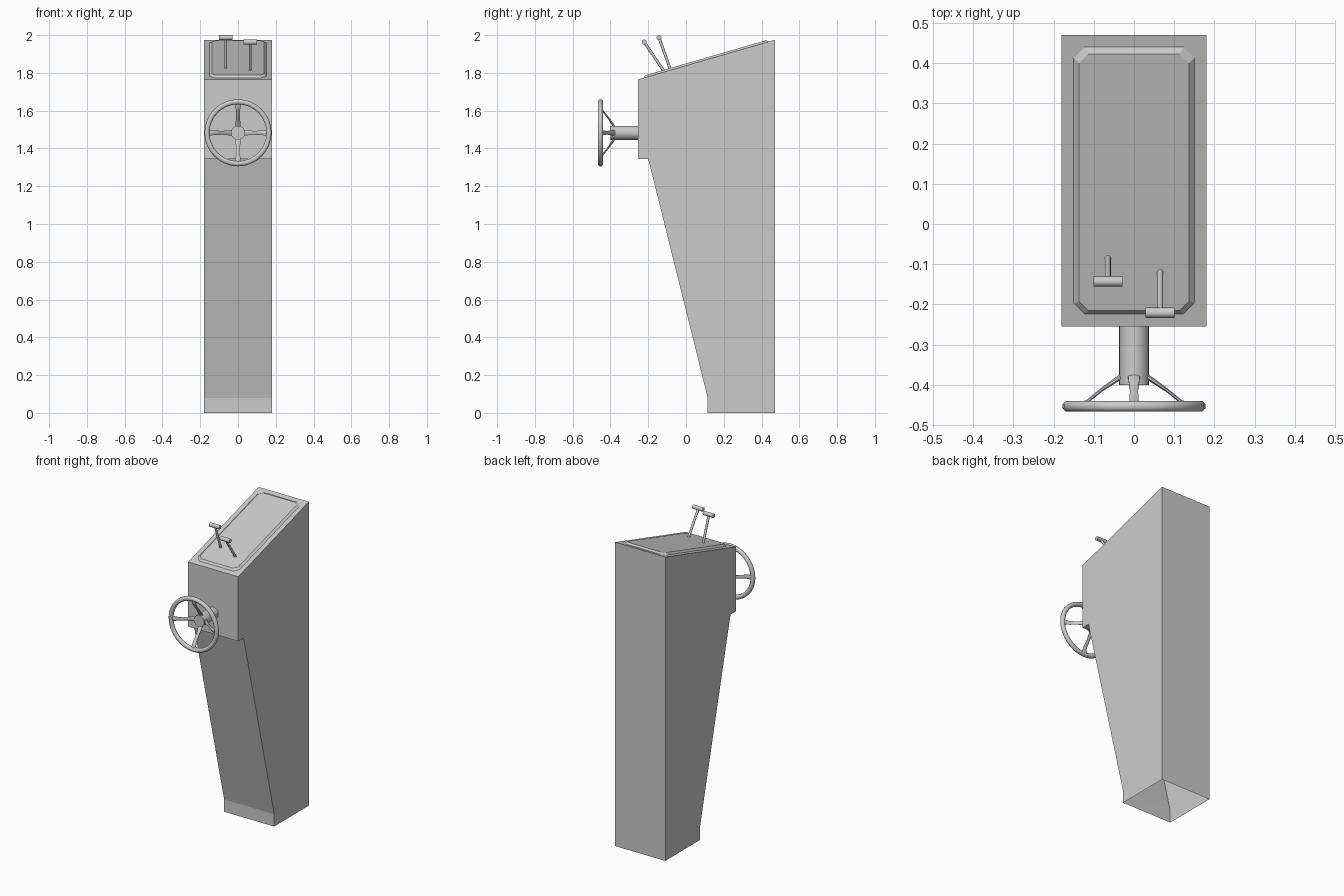
import bpy, bmesh, math
from mathutils import Vector, Matrix

if "Cube" in bpy.data.objects:
    bpy.data.objects.remove(bpy.data.objects["Cube"])


def add_mesh(name, bm, smooth=False):
    bmesh.ops.recalc_face_normals(bm, faces=bm.faces)
    me = bpy.data.meshes.new(name)
    bm.to_mesh(me)
    bm.free()
    ob = bpy.data.objects.new(name, me)
    bpy.context.collection.objects.link(ob)
    if smooth:
        bpy.ops.object.select_all(action='DESELECT')
        ob.select_set(True)
        bpy.context.view_layer.objects.active = ob
        bpy.ops.object.shade_smooth_by_angle(angle=math.radians(50))
    return ob


def loft(bm, rings, cap_start=True, cap_end=True):
    loops = [[bm.verts.new(p) for p in ring] for ring in rings]
    n = len(loops[0])
    for a, b in zip(loops, loops[1:]):
        for i in range(n):
            j = (i + 1) % n
            bm.faces.new((a[i], a[j], b[j], b[i]))
    if cap_start:
        bm.faces.new(loops[0][::-1])
    if cap_end:
        bm.faces.new(loops[-1])


def rod(name, a, b, radius, sides=16):
    a, b = Vector(a), Vector(b)
    bm = bmesh.new()
    rot = (b - a).to_track_quat('Z', 'Y').to_matrix().to_4x4()
    bmesh.ops.create_cone(bm, cap_ends=True, segments=sides, radius1=radius,
                          radius2=radius, depth=(b - a).length,
                          matrix=Matrix.Translation((a + b) / 2) @ rot)
    return add_mesh(name, bm, True)


# Pedestal: side profile extruded across x, underside left open
profile = [(0.47, 0), (0.47, 1.975), (-0.255, 1.765), (-0.255, 1.345),
           (-0.20, 1.345), (0.115, 0.08), (0.115, 0)]
bm = bmesh.new()
loft(bm, [[(x, y, z) for y, z in profile] for x in (-0.18, 0.18)])
bm.normal_update()
bottom = [f for f in bm.faces if all(v.co.z < 0.001 for v in f.verts)]
bmesh.ops.delete(bm, geom=bottom, context='FACES_ONLY')
add_mesh("pedestal", bm)

# Raised top panel: bevelled octagon lying on the sloping top
SLOPE = 0.21 / 0.725


def top_z(y):
    return 1.765 + (y + 0.255) * SLOPE


def octagon(w, y0, y1, c, lift):
    pts = [(w, y0 + c), (w, y1 - c), (w - c, y1), (c - w, y1),
           (-w, y1 - c), (-w, y0 + c), (c - w, y0), (w - c, y0)]
    return [(x, y, top_z(y) + lift) for x, y in pts]


bm = bmesh.new()
loft(bm, [octagon(0.15, -0.224, 0.44, 0.027, 0),
          octagon(0.137, -0.215, 0.423, 0.023, 0.011)], cap_start=False)
add_mesh("top_panel", bm)

# Two levers with crossbar handles
for side, x, y0, y1, z1 in (("left", -0.065, -0.083, -0.143, 1.987),
                            ("right", 0.065, -0.117, -0.221, 1.963)):
    rod(side + "_lever", (x, y0, top_z(y0) + 0.004), (x, y1, z1), 0.0075, 12)
    rod(side + "_lever_handle", (x - 0.036, y1, z1), (x + 0.036, y1, z1), 0.013)

# Wheel shaft
WZ = 1.483
rod("wheel_shaft", (0, -0.25, WZ), (0, -0.40, WZ), 0.037, 24)

# Wheel rim
bm = bmesh.new()
SEG, SIDES = 32, 8
grid = []
for i in range(SEG):
    a = 2 * math.pi * i / SEG
    ring = []
    for k in range(SIDES):
        t = 2 * math.pi * (k + 0.5) / SIDES
        r = 0.164 + 0.0145 * math.cos(t)
        ring.append(bm.verts.new((r * math.cos(a), -0.4535 + 0.0145 * math.sin(t),
                                  WZ + r * math.sin(a))))
    grid.append(ring)
for i in range(SEG):
    p, q = grid[i], grid[(i + 1) % SEG]
    for k in range(SIDES):
        m = (k + 1) % SIDES
        bm.faces.new((p[k], p[m], q[m], q[k]))
add_mesh("wheel_rim", bm, True)

# Four dished spokes: stations of radius, y, half width, half thickness
stations = [(0.028, -0.378, 0.016, 0.008), (0.045, -0.388, 0.015, 0.008),
            (0.08, -0.412, 0.011, 0.006), (0.118, -0.443, 0.012, 0.006),
            (0.14, -0.452, 0.015, 0.007), (0.163, -0.4535, 0.021, 0.008)]
for i in range(4):
    bm = bmesh.new()
    rings = []
    for r, y, w, t in stations:
        ring = []
        for k in range(8):
            a = 2 * math.pi * (k + 0.5) / 8
            ring.append((r, y + t * math.sin(a), WZ + w * math.cos(a)))
        rings.append(ring)
    loft(bm, rings)
    bmesh.ops.rotate(bm, verts=bm.verts, cent=(0, 0, WZ),
                     matrix=Matrix.Rotation(i * math.pi / 2, 3, 'Y'))
    add_mesh(f"wheel_spoke_{i + 1}", bm, True)
